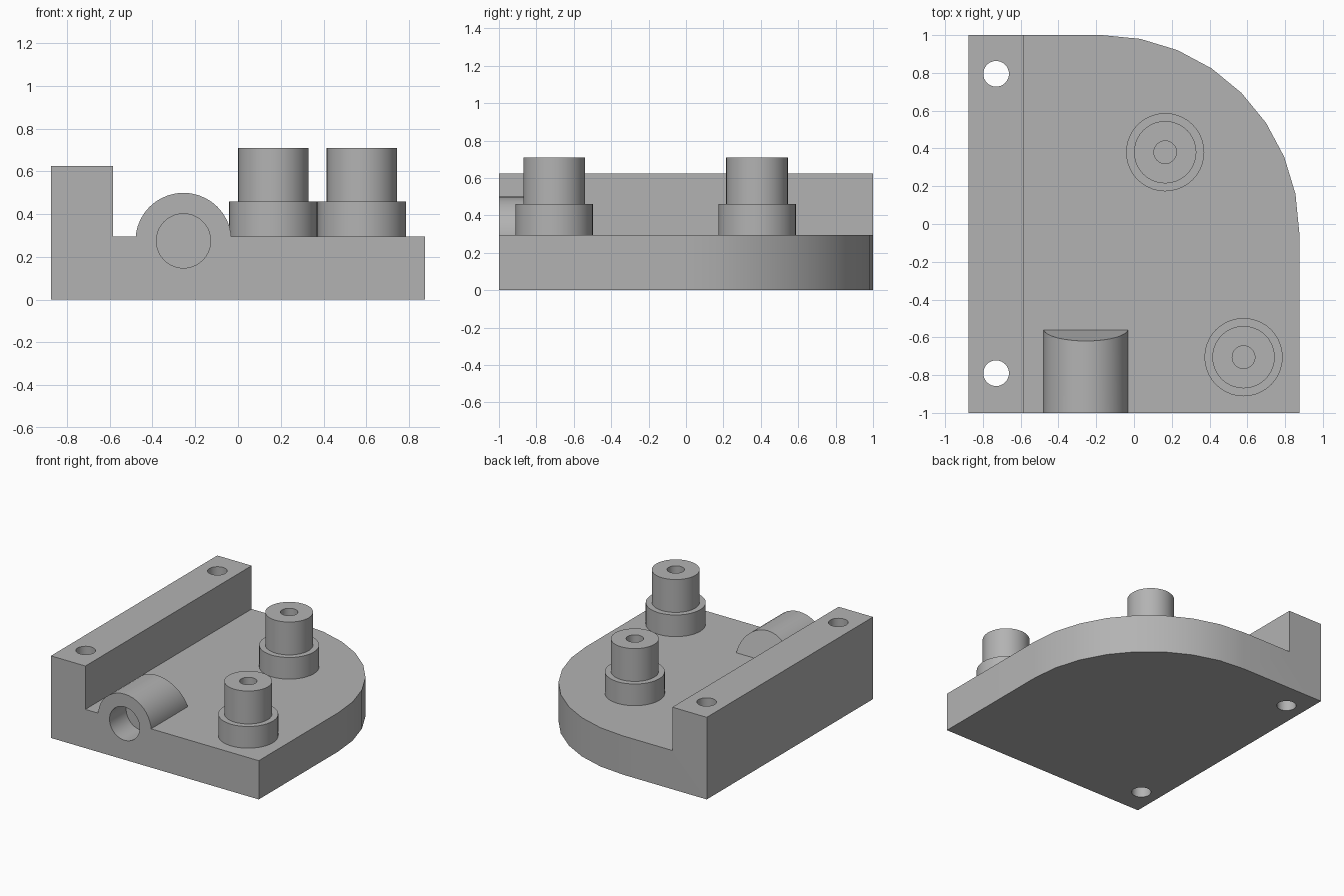
import bpy, bmesh, math
from mathutils import Matrix

if "Cube" in bpy.data.objects:
    bpy.data.objects.remove(bpy.data.objects["Cube"], do_unlink=True)

PLATE, RAIL = 0.295, 0.625      # top heights of the plate and the rail

grey = bpy.data.materials.new("plain_grey")
grey.use_nodes = True
colour = (0.45, 0.45, 0.45, 1)
grey.diffuse_color = colour
grey.node_tree.nodes["Principled BSDF"].inputs["Base Color"].default_value = colour


def finish(name, bm):
    bmesh.ops.recalc_face_normals(bm, faces=bm.faces)
    mesh = bpy.data.meshes.new(name)
    bm.to_mesh(mesh)
    bm.free()
    obj = bpy.data.objects.new(name, mesh)
    bpy.context.collection.objects.link(obj)
    mesh.materials.append(grey)
    return obj


def prism(name, points, direction):
    """Extrude a closed 3D outline along a direction."""
    bm = bmesh.new()
    face = bm.faces.new([bm.verts.new(p) for p in points])
    new = bmesh.ops.extrude_face_region(bm, geom=[face], use_keep_orig=True)["geom"]
    bmesh.ops.translate(bm, vec=direction, verts=[v for v in new if isinstance(v, bmesh.types.BMVert)])
    return finish(name, bm)


def circle_xy(x, y, z, r, n=32):
    return [(x + r * math.cos(a), y + r * math.sin(a), z)
            for a in (math.tau * i / n for i in range(n))]


def circle_xz(x, y, z, r, n=40):
    return [(x + r * math.cos(a), y, z + r * math.sin(a))
            for a in (math.tau * i / n for i in range(n))]


def combine(target, tool, operation):
    mod = target.modifiers.new(operation.lower(), "BOOLEAN")
    mod.operation, mod.solver, mod.object = operation, "EXACT", tool
    bpy.context.view_layer.objects.active = target
    bpy.ops.object.modifier_apply(modifier=mod.name)
    bpy.data.objects.remove(tool, do_unlink=True)


def smooth(obj):
    bpy.ops.object.select_all(action="DESELECT")
    obj.select_set(True)
    bpy.context.view_layer.objects.active = obj
    bpy.ops.object.shade_smooth_by_angle(angle=math.radians(30))


# Plate and side rail as one L section, overlong until trimmed
section = [(-0.875, 0), (1, 0), (1, PLATE), (-0.585, PLATE), (-0.585, RAIL), (-0.875, RAIL)]
body = prism("base_body", [(x, -1.1, z) for x, z in section], (0, 2.2, 0))

# Half-round socket housing with a sloped back end
housing = prism("socket_housing", circle_xz(-0.255, -1.1, 0.275, 0.225), (0, 0.54, 0))
for v in housing.data.vertices:
    if v.co.y > -0.8:
        v.co.y -= 0.29 * (v.co.z - PLATE)
combine(body, housing, "UNION")

# Trim to the plan outline with its rounded corner
corner = [(-0.17 + 1.045 * math.cos(a), -0.045 + 1.045 * math.sin(a))
          for a in (math.pi / 2 * i / 8 for i in range(9))]
plan = [(-1, 1), (-1, -1), (0.875, -1)] + corner
combine(body, prism("outline", [(x, y, -0.1) for x, y in plan], (0, 0, 1)), "INTERSECT")

# Blind socket and through holes in the rail
combine(body, prism("socket_bore", circle_xz(-0.255, -1.1, 0.275, 0.127), (0, 0.3, 0)), "DIFFERENCE")
for y in (-0.79, 0.795):
    combine(body, prism("rail_hole", circle_xy(-0.73, y, -0.1, 0.068), (0, 0, 1)), "DIFFERENCE")
smooth(body)

# Stepped standoffs with blind screw holes
profile = [(0.207, 0.28), (0.207, 0.46), (0.165, 0.46), (0.165, 0.71),
           (0.06, 0.71), (0.06, 0.42), (0, 0.42)]
for name, x, y in (("front_standoff", 0.58, -0.705), ("rear_standoff", 0.165, 0.38)):
    bm = bmesh.new()
    verts = [bm.verts.new((r, 0, z)) for r, z in profile]
    edges = [bm.edges.new(pair) for pair in zip(verts, verts[1:])]
    bmesh.ops.spin(bm, geom=verts + edges, cent=(0, 0, 0), axis=(0, 0, 1),
                   angle=math.tau, steps=40, use_duplicate=False)
    bmesh.ops.remove_doubles(bm, verts=bm.verts, dist=0.0005)
    bm.transform(Matrix.Translation((x, y, 0)))
    smooth(finish(name, bm))
